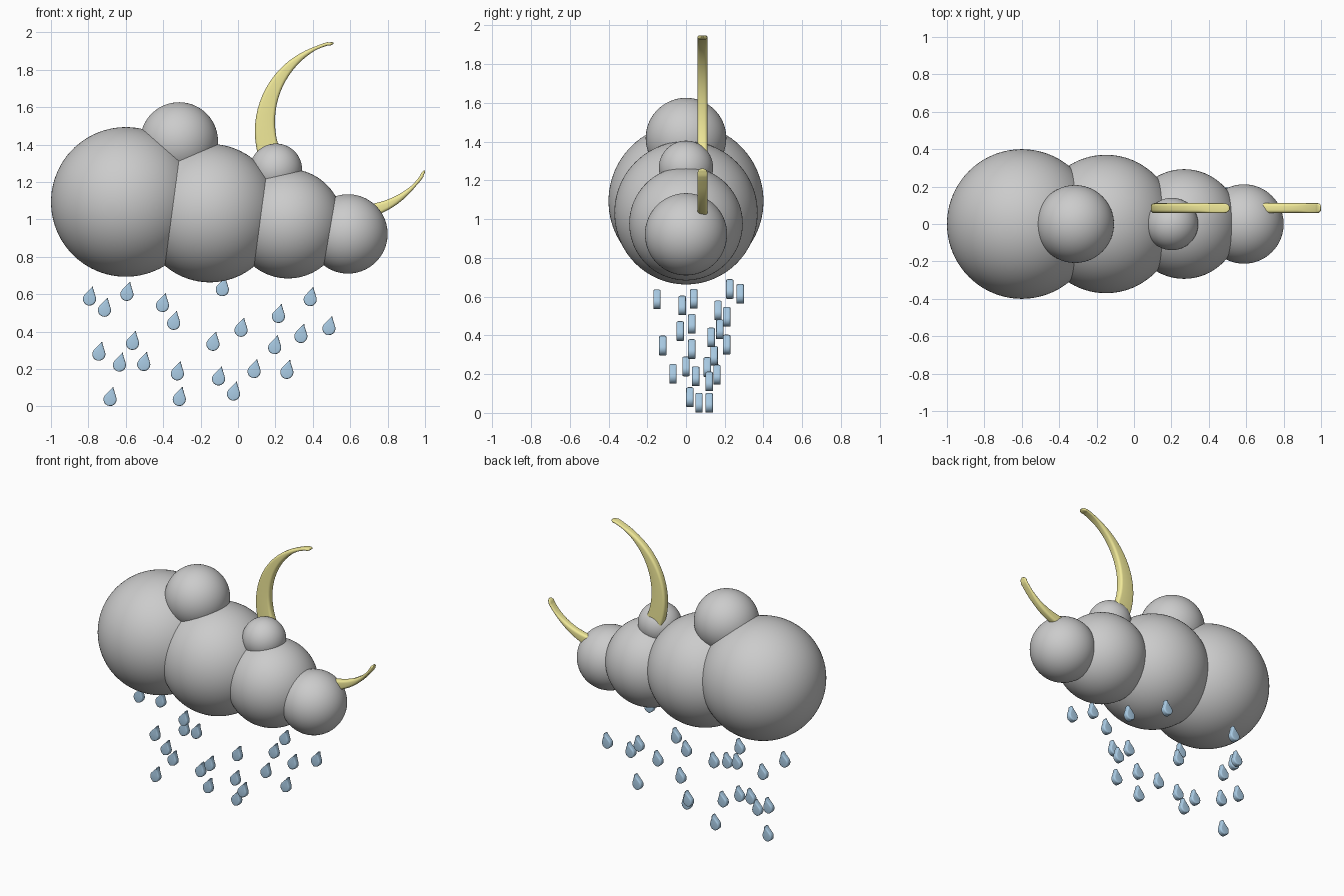
import bpy, bmesh, math
from mathutils import Vector

if "Cube" in bpy.data.objects:
    bpy.data.objects.remove(bpy.data.objects["Cube"])


def material(name, color):
    m = bpy.data.materials.new(name)
    m.diffuse_color = color
    m.use_nodes = True
    m.node_tree.nodes["Principled BSDF"].inputs["Base Color"].default_value = m.diffuse_color
    return m


def section(w, t, b, seg=4):
    """Rounded rectangle, half-width w, half-thickness t, corner radius b."""
    b = min(b, w * 0.95, t * 0.95)
    pts = []
    for k, (sx, sy) in enumerate([(1, 1), (-1, 1), (-1, -1), (1, -1)]):
        for i in range(seg + 1):
            a = math.pi / 2 * (k + i / seg)
            pts.append((sx * (w - b) + b * math.cos(a), sy * (t - b) + b * math.sin(a)))
    return pts


def loft(name, stations, bevel, mat):
    """Skin sections along stations (centre, side direction, half-width, half-thickness)."""
    bm = bmesh.new()
    rings = []
    for c, n, w, t in stations:
        rings.append([bm.verts.new(c + n * u + Vector((0, v, 0)))
                      for u, v in section(w, t, bevel)])
    for r0, r1 in zip(rings, rings[1:]):
        for i in range(len(r0)):
            j = (i + 1) % len(r0)
            bm.faces.new((r0[i], r0[j], r1[j], r1[i]))
    bm.faces.new(rings[0])
    bm.faces.new(rings[-1])
    bmesh.ops.recalc_face_normals(bm, faces=bm.faces[:])
    me = bpy.data.meshes.new(name)
    bm.to_mesh(me)
    bm.free()
    me.materials.append(mat)
    ob = bpy.data.objects.new(name, me)
    bpy.context.collection.objects.link(ob)
    smooth(ob)
    return ob


def smooth(ob):
    bpy.ops.object.select_all(action='DESELECT')
    ob.select_set(True)
    bpy.context.view_layer.objects.active = ob
    bpy.ops.object.shade_smooth_by_angle(angle=math.radians(50))


# Cloud puffs: x, z, radius
puffs = [(-0.60, 1.093, 0.40), (-0.15, 1.033, 0.37), (0.268, 0.977, 0.293),
         (0.588, 0.922, 0.212), (-0.315, 1.418, 0.208), (0.203, 1.265, 0.14)]
for i, (x, z, r) in enumerate(puffs):
    bpy.ops.mesh.primitive_ico_sphere_add(subdivisions=5, radius=r, location=(x, 0, z))
    bpy.context.object.name = f"cloud_puff_{i + 1}"
    smooth(bpy.context.object)

# Crescent moon behind the cloud: outer circle minus an offset inner circle
R, r2, d, axis = 0.48, 0.445, 0.089, math.radians(35.5)
centre = Vector((0.57, 0.085, 1.47))
stations = []
N = 72
for i in range(N + 1):
    s = -math.cos(math.pi * i / N)
    phi = math.pi + s * math.radians(118.5)
    inner = d * math.cos(phi) + math.sqrt(r2 ** 2 - (d * math.sin(phi)) ** 2)
    end = math.sqrt(max(0, 1 - max(0, (abs(s) - 0.97) / 0.03) ** 2))
    w = max((R - inner) / 2, 0.009) * max(end, 0.1)
    t = 0.026 * max(end, 0.25)
    n = Vector((math.cos(phi + axis), 0, math.sin(phi + axis)))
    stations.append((centre + n * ((R + max(inner, 0) ) / 2 - (0.004 if abs(s) > 0.97 else 0)),
                     n, w, t))
loft("moon", stations, 0.016, material("moon_yellow", (0.88, 0.82, 0.32, 1)))

# Teardrop: round bottom tapering to a tip that leans right
lean = math.radians(14)
up = Vector((math.sin(lean), 0, math.cos(lean)))
side = Vector((math.cos(lean), 0, -math.sin(lean)))
base = Vector((-0.004, 0, -0.016))
rad, tip = 0.035, 0.068
prof = []
alpha = math.asin(rad / tip)
for i in range(13):
    a = -math.pi / 2 + (math.pi / 2 + alpha) * i / 12
    prof.append((rad * math.sin(a), max(rad * math.cos(a), 0.003)))
h0, w0 = prof[-1]
for f in (0.25, 0.5, 0.75, 0.92, 1.0):
    prof.append((h0 + (tip - h0) * f, max(w0 * (1 - f), 0.003)))
stations = [(base + up * h, side, w, 0.019 if 0 < k < len(prof) - 1 else 0.011)
            for k, (h, w) in enumerate(prof)]
drop = loft("raindrop_1", stations, 0.01, material("rain_blue", (0.40, 0.60, 0.78, 1)))

# Scattered rain: x, y, z
rain = [(-.79, .04, .59), (-.71, .165, .53), (-.59, .28, .615), (-.40, -.02, .555),
        (-.34, .03, .46), (-.74, .145, .295), (-.63, .11, .237), (-.56, .21, .353),
        (-.50, 0, .24), (-.68, .067, .053), (-.32, .05, .19), (-.31, .12, .053),
        (-.13, -.12, .348), (-.10, .12, .163), (-.08, .226, .64), (.02, -.03, .423),
        (-.02, .02, .082), (.09, -.067, .202), (.22, .21, .497), (.20, .03, .33),
        (.265, .16, .198), (.34, .13, .39), (.39, -.15, .587), (.49, .175, .432)]
for i, p in enumerate(rain):
    ob = drop
    if i:
        ob = bpy.data.objects.new(f"raindrop_{i + 1}", drop.data)
        bpy.context.collection.objects.link(ob)
    ob.location = p
